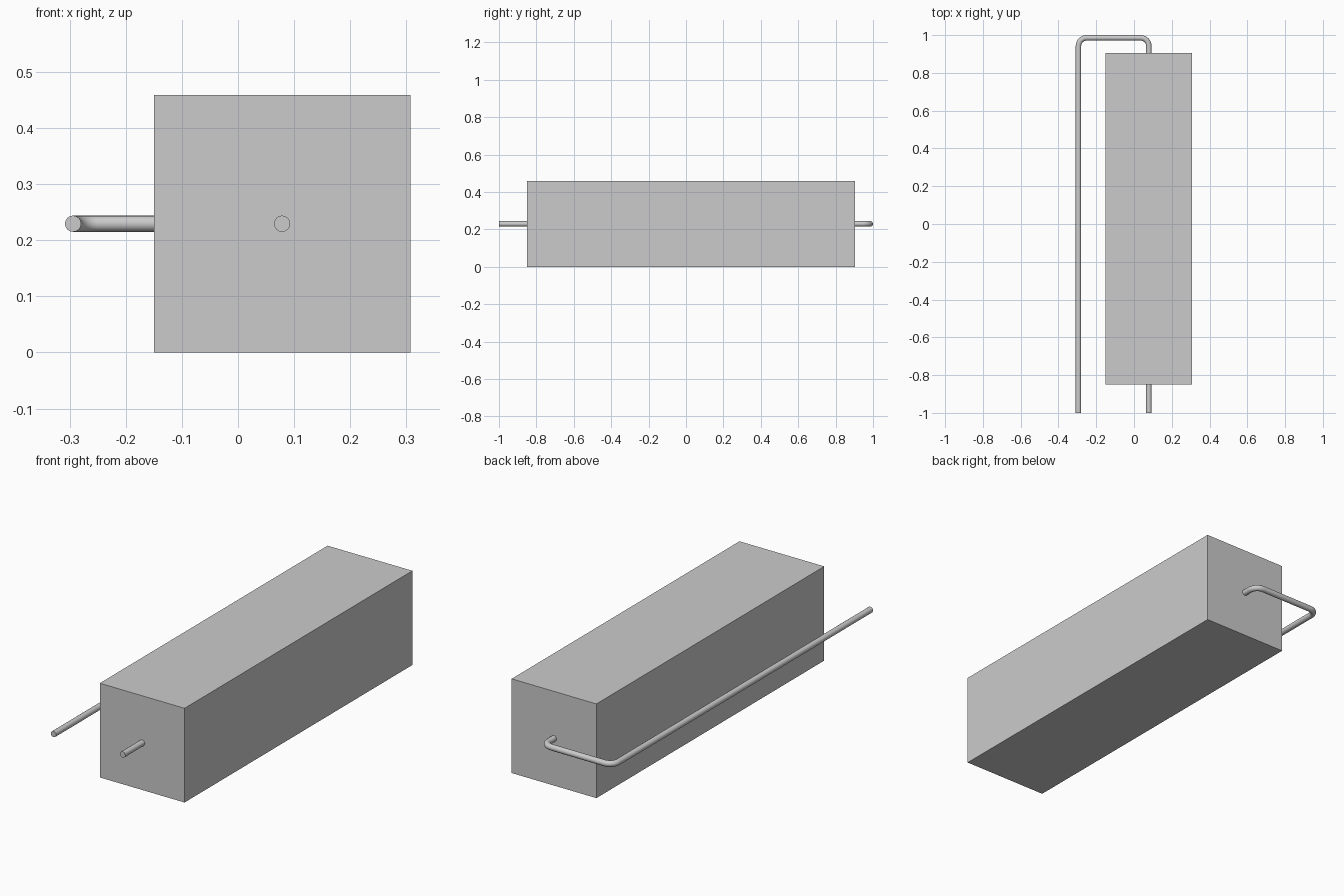
import bpy
from math import pi, sin, cos

if "Cube" in bpy.data.objects:
    bpy.data.objects.remove(bpy.data.objects["Cube"])

R, Z, BEND = 0.0145, 0.2295, 0.043     # wire radius, wire height, bend radius
XL, XR, YT = -0.294, 0.0785, 0.9855    # wire centre lines


def wire(name, points):
    """Round wire with capped ends along a path in the plane z = Z."""
    cu = bpy.data.curves.new(name, 'CURVE')
    cu.dimensions = '3D'
    cu.bevel_depth = R
    cu.bevel_resolution = 6
    cu.use_fill_caps = True
    sp = cu.splines.new('POLY')
    sp.points.add(len(points) - 1)
    for p, (x, y) in zip(sp.points, points):
        p.co = (x, y, Z, 1)
    ob = bpy.data.objects.new(name, cu)
    bpy.context.collection.objects.link(ob)
    bpy.ops.object.select_all(action='DESELECT')
    ob.select_set(True)
    bpy.context.view_layer.objects.active = ob
    bpy.ops.object.convert(target='MESH')
    bpy.ops.object.shade_smooth_by_angle(angle=pi / 5)


def arc(cx, cy, a0, a1, n=8):
    angles = [a0 + (a1 - a0) * i / n for i in range(n + 1)]
    return [(cx + BEND * cos(a), cy + BEND * sin(a)) for a in angles]


# rectangular component body
bpy.ops.mesh.primitive_cube_add(size=1, location=(0.0785, 0.027, 0.2295))
body = bpy.context.object
body.name = "body"
body.scale = (0.457, 1.754, 0.459)
bpy.ops.object.transform_apply(location=False, rotation=False, scale=True)

# short straight lead at the front
wire("straight_lead", [(XR, -1), (XR, -0.845)])

# lead leaving the back, bent over and running forward beside the body
wire("bent_lead",
     [(XL, -1)]
     + arc(XL + BEND, YT - BEND, pi, pi / 2)
     + arc(XR - BEND, YT - BEND, pi / 2, 0)
     + [(XR, 0.9)])
